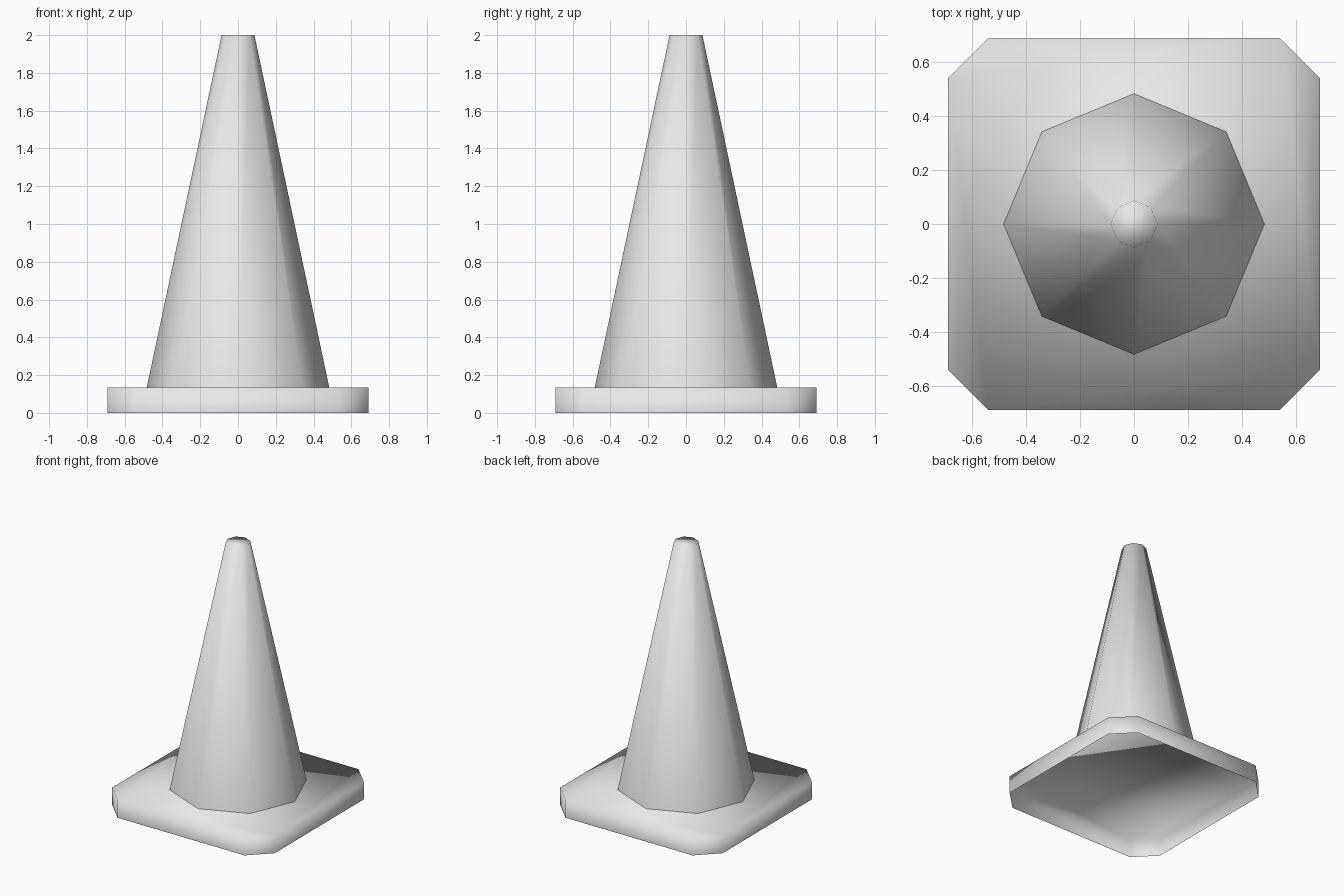
import bpy
import bmesh
from math import cos, sin, pi

cube = bpy.data.objects.get("Cube")
if cube:
    bpy.data.objects.remove(cube, do_unlink=True)

BASE_HEIGHT = 0.135
TOTAL_HEIGHT = 2.0

# Single light grey material
grey = bpy.data.materials.new("light_grey")
grey.use_nodes = True
colour = (0.8, 0.8, 0.8, 1.0)
grey.diffuse_color = colour
grey.node_tree.nodes["Principled BSDF"].inputs["Base Color"].default_value = colour


def open_shell(name, bottom, top, z0, z1):
    """Smooth shell between two outlines, capped on top, open underneath."""
    bm = bmesh.new()
    low = [bm.verts.new((x, y, z0)) for x, y in bottom]
    high = [bm.verts.new((x, y, z1)) for x, y in top]
    n = len(low)
    for i in range(n):
        j = (i + 1) % n
        bm.faces.new((low[i], low[j], high[j], high[i]))
    bm.faces.new(high)
    for face in bm.faces:
        face.smooth = True
    mesh = bpy.data.meshes.new(name)
    bm.to_mesh(mesh)
    bm.free()
    mesh.materials.append(grey)
    obj = bpy.data.objects.new(name, mesh)
    bpy.context.collection.objects.link(obj)
    return obj


def octagon(radius):
    return [(radius * cos(i * pi / 4), radius * sin(i * pi / 4)) for i in range(8)]


def chamfered_square(half, flat):
    outline = []
    x, y = half, flat
    for _ in range(4):
        outline += [(x, y), (y, x)] if x * y > 0 else [(x, y), (-y, -x)]
        x, y = -y, x
    return outline


# Hollow square foot with cut corners
open_shell("base", chamfered_square(0.69, 0.54), chamfered_square(0.69, 0.54),
           0, BASE_HEIGHT)

# Tapered eight-sided body
open_shell("cone", octagon(0.483), octagon(0.087), BASE_HEIGHT, TOTAL_HEIGHT)
